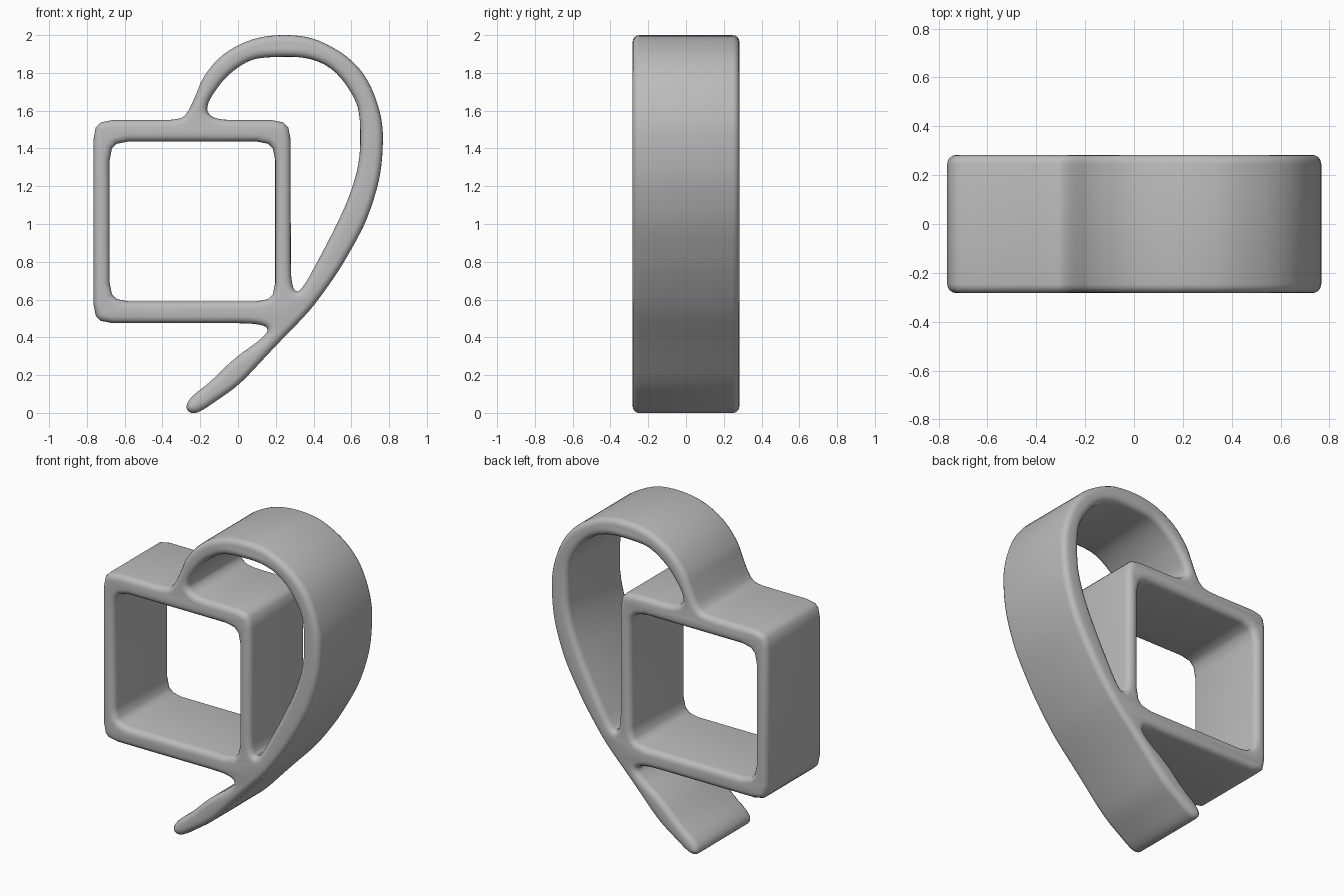
import bpy
import bmesh
import math
from mathutils import Vector

HALF_DEPTH = 0.283
EDGE_RADIUS = 0.037

default_cube = bpy.data.objects.get("Cube")
if default_cube:
    bpy.data.objects.remove(default_cube, do_unlink=True)


def soften(points, longest_cut=0.05, rounds=2):
    """Round the corners of a closed outline and keep long sides straight."""
    outline = [Vector(point) for point in points]
    for _ in range(rounds):
        softened = []
        for start, end in zip(outline, outline[1:] + outline[:1]):
            side = end - start
            cut = side.normalized() * min(longest_cut, side.length / 4)
            softened += [start + cut, end - cut]
        outline = softened
    return outline


def add_outline(curve, points):
    """Add a closed outline to the flat curve; inner outlines become holes."""
    outline = soften(points)
    spline = curve.splines.new("POLY")
    spline.points.add(len(outline) - 1)
    for target, source in zip(spline.points, outline):
        target.co = (source.x, source.y, 0, 1)
    spline.use_cyclic_u = True


# Silhouette: tail, outer sweep of the hook, then the square frame
silhouette = [
    (-.28, .03), (-.25, -.005), (-.2, .005), (-.12, .06), (.01, .15),
    (.19, .345), (.39, .55), (.54, .76), (.675, 1), (.745, 1.21),
    (.767, 1.37), (.767, 1.55), (.7, 1.75), (.595, 1.88), (.44, 1.97),
    (.325, 2), (.165, 2), (.03, 1.965), (-.095, 1.89), (-.185, 1.78),
    (-.22, 1.69), (-.27, 1.58), (-.32, 1.55), (-.765, 1.55),
    (-.765, .475), (.09, .475), (.17, .45), (.125, .39), (-.02, .29),
    (-.15, .16), (-.25, .085),
]

# Square opening of the frame
frame_opening = [(-.68, .59), (.197, .59), (.197, 1.437), (-.68, 1.437)]

# Crescent opening between the frame and the hook
hook_opening = [
    (-.16, 1.64), (-.125, 1.7), (-.055, 1.79), (.06, 1.87), (.165, 1.885),
    (.37, 1.885), (.51, 1.82), (.61, 1.685), (.647, 1.58), (.647, 1.34),
    (.595, 1.155), (.51, .97), (.42, .8), (.355, .68), (.31, .63),
    (.28, .69), (.278, 1.55), (-.11, 1.55), (-.165, 1.59),
]

# Thick strip with rounded rims
curve = bpy.data.curves.new("strip_profile", "CURVE")
curve.dimensions = "2D"
curve.fill_mode = "BOTH"
for outline in (silhouette, frame_opening, hook_opening):
    add_outline(curve, outline)
curve.extrude = HALF_DEPTH - EDGE_RADIUS
curve.bevel_depth = EDGE_RADIUS
curve.bevel_resolution = 3
curve.offset = -EDGE_RADIUS

body = bpy.data.objects.new("framed_hook", curve)
bpy.context.collection.objects.link(body)
body.rotation_euler.x = math.pi / 2

bpy.ops.object.select_all(action="DESELECT")
body.select_set(True)
bpy.context.view_layer.objects.active = body
bpy.ops.object.convert(target="MESH")
bpy.ops.object.transform_apply(location=False, rotation=True, scale=False)

# Weld the caps to the rims
mesh = body.data
bm = bmesh.new()
bm.from_mesh(mesh)
bmesh.ops.remove_doubles(bm, verts=bm.verts, dist=0.0005)
bmesh.ops.recalc_face_normals(bm, faces=bm.faces)
bm.to_mesh(mesh)
bm.free()

# Plain grey plastic
grey = bpy.data.materials.new("plain_grey")
grey.use_nodes = True
colour = (0.5, 0.5, 0.5, 1)
grey.diffuse_color = colour
grey.node_tree.nodes["Principled BSDF"].inputs["Base Color"].default_value = colour
mesh.materials.clear()
mesh.materials.append(grey)

bpy.ops.object.shade_smooth_by_angle(angle=math.radians(35))
